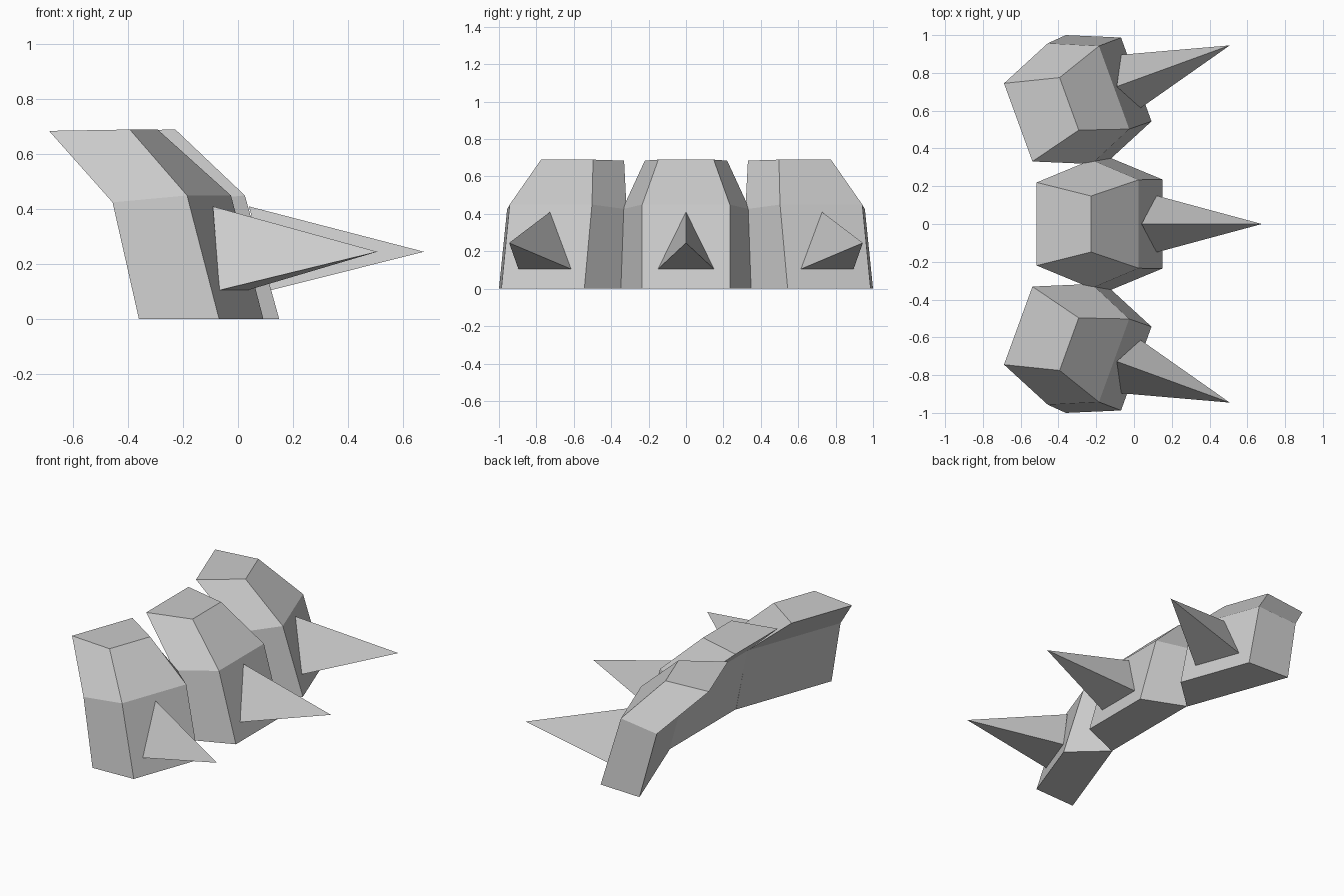
import bpy, bmesh
from math import radians

if "Cube" in bpy.data.objects:
    bpy.data.objects.remove(bpy.data.objects["Cube"])


def loft(name, rings, loc, angle):
    """Closed flat-shaded solid through rings; a one-point last ring makes a tip."""
    bm = bmesh.new()
    loops = [[bm.verts.new(p) for p in ring] for ring in rings]
    for a, b in zip(loops, loops[1:]):
        n = len(a)
        for i in range(n):
            j = (i + 1) % n
            if len(b) == 1:
                bm.faces.new((a[i], a[j], b[0]))
            else:
                bm.faces.new((a[i], a[j], b[j], b[i]))
    for cap in (loops[0], loops[-1]):
        if len(cap) > 2:
            bm.faces.new(cap)
    bmesh.ops.recalc_face_normals(bm, faces=bm.faces)
    mesh = bpy.data.meshes.new(name)
    bm.to_mesh(mesh)
    bm.free()
    obj = bpy.data.objects.new(name, mesh)
    obj.location = loc
    obj.rotation_euler.z = radians(angle)
    bpy.context.collection.objects.link(obj)
    return obj


# Toe section levels: front x, front half width, front z, back x, back half width, back z
LEVELS = [(0.15, 0.236, 0.0, -0.12, 0.348, 0.0),
          (0.025, 0.234, 0.45, -0.225, 0.34, 0.425),
          (-0.228, 0.148, 0.69, -0.515, 0.22, 0.685)]
TOE = [[(fx, -fw, fz), (fx, fw, fz), (bx, bw, bz), (bx, -bw, bz)]
       for fx, fw, fz, bx, bw, bz in LEVELS]

# Three-sided claw, its base lying on the toe's front face
CLAW = [[(0.04, 0, 0.41), (0.12, 0.15, 0.105), (0.12, -0.15, 0.105)],
        [(0.677, 0, 0.245)]]

# Centre toe and two outer toes splayed outwards
for side, label in ((-1, "right"), (0, "middle"), (1, "left")):
    place = (-0.129 * abs(side), 0.714 * side, 0)
    loft(label + "_toe", TOE, place, 20 * side)
    loft(label + "_claw", CLAW, place, 20 * side)
